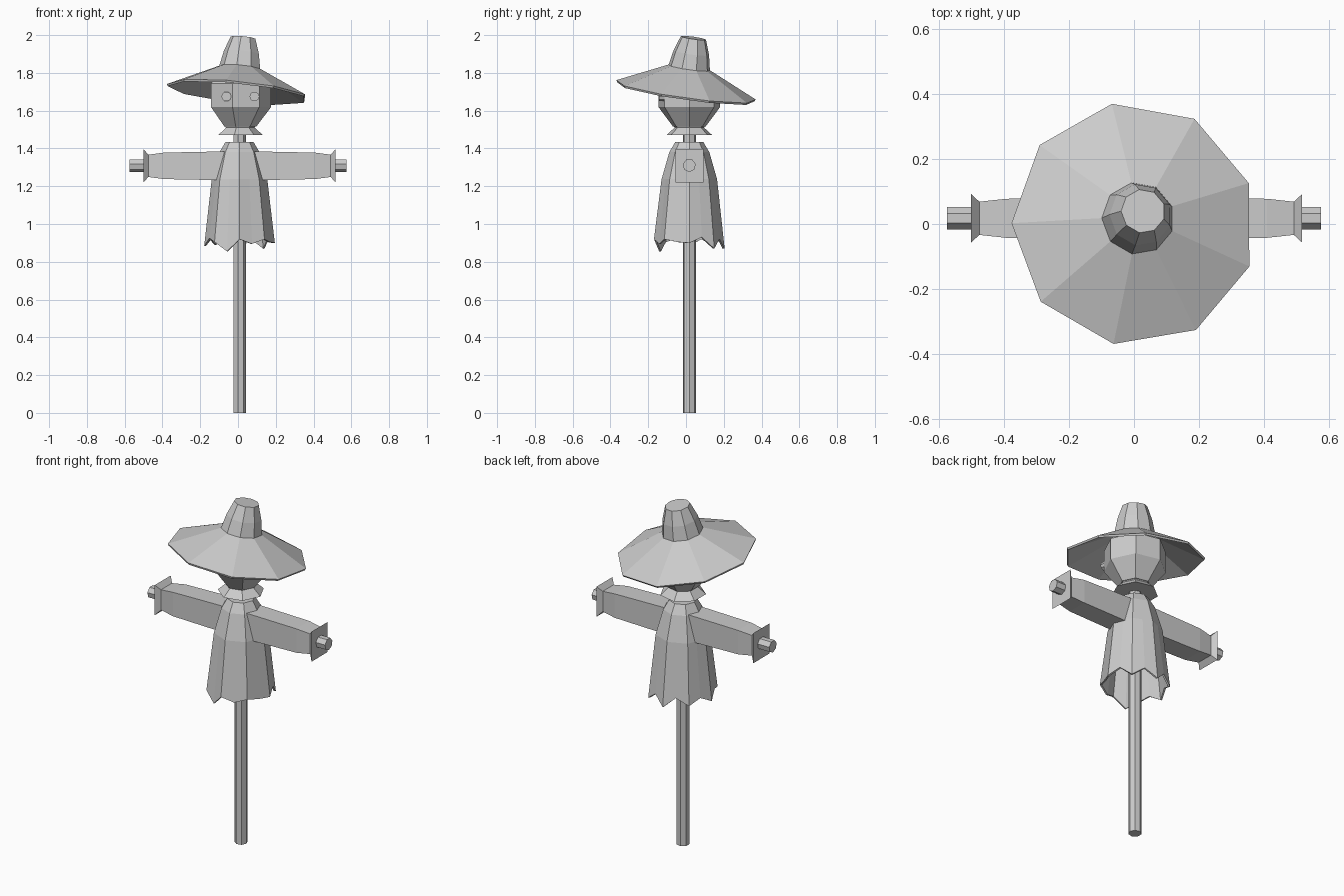
import bpy, bmesh, math
from mathutils import Vector

if "Cube" in bpy.data.objects:
    bpy.data.objects.remove(bpy.data.objects["Cube"])

CX, CY = 0.008, 0.0175   # axis of the post and body


def finish(name, bm, loc=(0, 0, 0), shell=0):
    bmesh.ops.recalc_face_normals(bm, faces=bm.faces[:])
    me = bpy.data.meshes.new(name)
    bm.to_mesh(me)
    bm.free()
    ob = bpy.data.objects.new(name, me)
    ob.location = loc
    bpy.context.collection.objects.link(ob)
    if shell:
        m = ob.modifiers.new("thickness", 'SOLIDIFY')
        m.thickness = shell
        m.offset = -1
    return ob


def skin(name, rings, cap_start=True, cap_end=True, loc=(0, 0, 0), shell=0):
    bm = bmesh.new()
    vs = [[bm.verts.new(p) for p in r] for r in rings]
    n = len(vs[0])
    for a, b in zip(vs, vs[1:]):
        for i in range(n):
            j = (i + 1) % n
            bm.faces.new((a[i], a[j], b[j], b[i]))
    if cap_start:
        bm.faces.new(vs[0][::-1])
    if cap_end:
        bm.faces.new(vs[-1])
    return finish(name, bm, loc, shell)


def ring(r, z, n, start=0.0):
    return [(r * math.cos(start + 2 * math.pi * i / n),
             r * math.sin(start + 2 * math.pi * i / n), z) for i in range(n)]


def lathe(name, profile, n, loc=(CX, CY, 0), start=0.0, **kw):
    return skin(name, [ring(r, z, n, start) for r, z in profile], loc=loc, **kw)


# Upright post and crossbar
lathe("post", [(0.035, 0), (0.035, 1.6)], 7)
bar = lathe("crossbar", [(0.035, -0.575), (0.035, 0.575)], 7, loc=(0, CY, 1.31))
bar.rotation_euler = (0, math.pi / 2, 0)

# Smock: octagonal shell with a ragged hem
hem = [.90, .93, .87, .92, .87, .93, .89, .92, .885, .925, .905, .855, .92, .895, .92, .905]


def octagon(r, heights):
    pts = []
    for i, z in enumerate(heights):
        a = math.pi * i / 8
        k = r * (math.cos(math.pi / 8) if i % 2 else 1)
        pts.append((k * math.cos(a), k * math.sin(a), z))
    return pts


smock = [octagon(0.187, hem)] + [octagon(r, [z] * 16) for r, z in
                                 ((0.147, 1.237), (0.106, 1.38), (0.075, 1.433))]
skin("smock", smock, cap_start=False, loc=(CX, CY, 0), shell=0.01)

# Sleeves with flared cuffs
for side, label in ((-1, "left"), (1, "right")):
    rings = []
    for x, hy, hz in ((0.03, 0.062, 0.076), (0.1, 0.062, 0.076), (0.4, 0.06, 0.07),
                      (0.483, 0.051, 0.059), (0.508, 0.074, 0.088)):
        rings.append([(side * x, sy * hy, sz * hz)
                      for sy, sz in ((-1, -1), (1, -1), (1, 1), (-1, 1))])
    skin(label + "_sleeve", rings, loc=(CX, CY, 1.308))

# Neck frill and head
lathe("neck_frill", [(0.125, 1.47), (0.08, 1.51), (0.092, 1.53)], 7)
lathe("head", [(0.088, 1.515), (0.168, 1.62), (0.168, 1.745), (0.1, 1.81)], 7)

# Button eyes
for x, label in ((-0.062, "left"), (0.087, "right")):
    eye = lathe(label + "_eye", [(0.026, -0.02), (0.026, 0.02)], 10, loc=(x, -0.122, 1.675))
    eye.rotation_euler = (math.pi / 2, 0, 0)

# Tilted hat: brim and crown in one shell
hat = lathe("hat", [(0.378, 0), (0.112, 0.125), (0.096, 0.205), (0.068, 0.285)], 9,
            loc=(0, 0, 1.704), start=math.pi, cap_start=False, shell=0.012)
hat.rotation_mode = 'QUATERNION'
hat.rotation_quaternion = Vector((0, 0, 1)).rotation_difference(Vector((0.1, 0.14, 1)))
